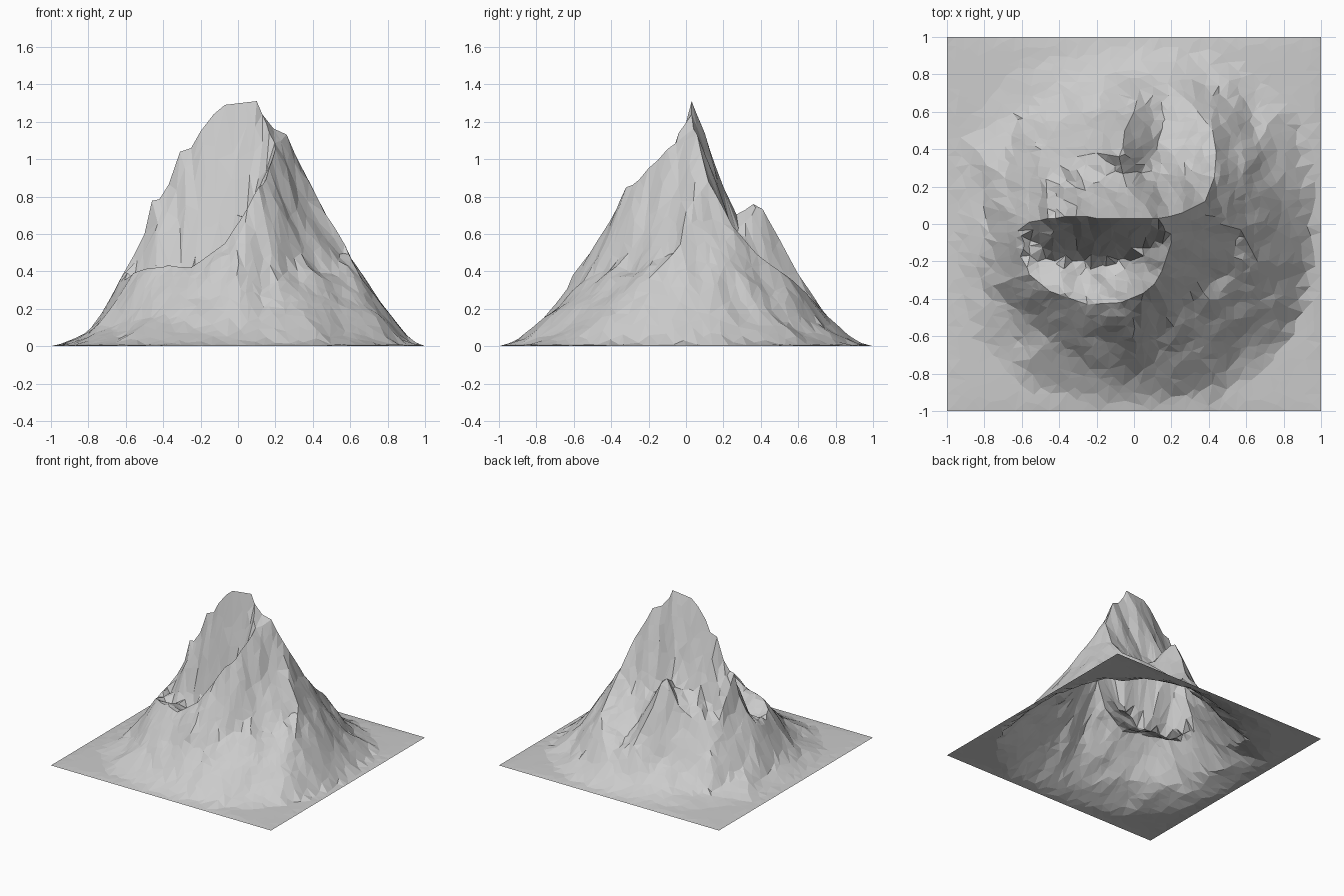
import bpy, math, random
from mathutils import Vector, noise
from mathutils.bvhtree import BVHTree
from mathutils.geometry import delaunay_2d_cdt

if "Cube" in bpy.data.objects:
    bpy.data.objects.remove(bpy.data.objects["Cube"])

random.seed(4)

# Crest lines of the mountain (x, y, z)
main_ridge = [(-.62, 0, .36), (-.5, .02, .61), (-.46, .03, .78), (-.42, .03, .79), (-.37, .04, .87),
              (-.31, .04, 1.04), (-.25, .04, 1.06), (-.2, .03, 1.15), (-.13, .03, 1.24),
              (-.07, .03, 1.29), (.1, .03, 1.31)]
east_ridge = [(.1, .03, 1.31), (.13, .03, 1.24), (.19, .04, 1.16), (.26, .06, 1.13), (.3, .08, 1.04),
              (.38, .12, .89), (.43, .25, .63), (.44, .38, .5), (.42, .5, .41), (.31, .64, .28),
              (.18, .75, .16)]
front_spur = [(.19, .04, 1.16), (.2, -.1, 1.05), (.15, -.25, .89), (.11, -.32, .86), (.05, -.37, .74),
              (-.07, -.42, .56), (-.25, -.43, .41), (-.45, -.36, .42), (-.56, -.27, .39)]
right_spur = [(.38, .12, .89), (.46, 0, .72), (.57, -.03, .56), (.66, -.2, .37), (.5, -.32, .38)]
back_spur = [(.1, .03, 1.31), (.06, .1, 1.13), (.0, .15, .98), (-.04, .2, .85), (-.06, .27, .7),
             (-.08, .36, .75), (-.06, .41, .72), (-.05, .5, .57), (0, .6, .39), (.03, .72, .21)]
back_ledge = [(-.46, .03, .78), (-.47, .24, .48), (-.36, .35, .46), (-.2, .38, .58), (-.08, .36, .75)]
ridges = [main_ridge, east_ridge, front_spur, right_spur, back_spur, back_ledge]

# Hollows behind the crests, and the lower slopes
hollows = [(-.47, -.19, .36), (-.25, -.2, .34), (-.05, -.19, .44), (.06, -.12, .75),
           (.1, .26, .56), (.13, .48, .34), (.27, .3, .52), (.28, .48, .37),
           (-.3, .2, .58), (.35, -.12, .72), (.3, -.38, .43), (.45, -.15, .52)]
slopes = [(-.02, -.66, .26), (-.45, -.6, .17), (-.2, -.65, .24), (.4, -.62, .22), (.2, -.55, .34),
          (-.2, -.79, .09), (.05, -.8, .1), (.72, -.4, .2), (.77, .1, .21), (.66, .42, .19),
          (.42, .74, .11), (-.2, .58, .22), (-.42, .56, .13), (-.7, .25, .14), (-.78, -.1, .09),
          (-.68, -.4, .11), (.05, .8, .1)]
# Gentle skirt towards the left, the back and the corners
skirt = [(-.6, .6, .04), (-.62, -.62, .05), (.62, .62, .07), (-.8, .2, .06), (-.35, .76, .05),
         (-.1, .8, .07), (.6, -.65, .08), (-.8, -.35, .05)]

# Foot of the mountain: a rounded square, then the flat ground edge
foot = []
for i in range(28):
    a = math.tau * i / 28
    c, s = math.cos(a), math.sin(a)
    r = .94 / (abs(c) ** 2.7 + abs(s) ** 2.7) ** (1 / 2.7)
    foot.append((r * c, r * s, .01))
corners = [(x, y, 0) for x in (-1.01, 1.01) for y in (-1.01, 1.01)]


def triangulate(points, edges=()):
    """Join scattered points into triangles, seen from above."""
    v, _, f, origin, _, _ = delaunay_2d_cdt([Vector(p[:2]) for p in points], list(edges), [], 0, 1e-5)
    out = []
    for co, o in zip(v, origin):
        z = points[o[0]][2] if o else 0.3
        out.append(Vector((co.x, co.y, z)))
    return out, f


def link(lines, points):
    """Add crest lines to the points and return their edges."""
    edges = []
    for line in lines:
        ids = []
        for p in line:
            if p not in points:
                points.append(p)
            ids.append(points.index(p))
        edges += list(zip(ids, ids[1:]))
    return edges


# Coarse form with sharp crests
points = []
edges = link(ridges, points)
points += hollows + slopes + skirt + foot + corners
verts, faces = triangulate(points, edges)
form = BVHTree.FromPolygons(verts, faces)


def height(x, y):
    """Coarse height plus downhill gullies and small crags."""
    hit = form.ray_cast(Vector((x, y, 3)), Vector((0, 0, -1)))[0]
    z = max(hit.z, 0) if hit else 0
    a = math.atan2(y, x)
    gully = noise.noise(Vector((4 * math.cos(a), 4 * math.sin(a), z * 1.5)))
    crag = noise.noise(Vector((x * 9, y * 9, 3.7)))
    amount = min(z / .4, 1) * min(1, max(0, (1.31 - z) / .4))
    return max(0, z + amount * (.03 * gully + .045 * crag))


# Fine crest lines, slightly wandering in height with the rock
crests = []
for line in ridges:
    path = []
    for p, q in zip(line, line[1:]):
        p, q = Vector(p), Vector(q)
        n = max(1, round((q - p).xy.length / .05))
        path += [p.lerp(q, k / n) for k in range(n)]
    path.append(Vector(line[-1]))
    crests.append([(round(p.x, 4), round(p.y, 4), round((height(p.x, p.y) + p.z) / 2, 4))
                   for p in path])
fine = []
edges = link(crests, fine)
crest_points = list(fine)

# Fine irregular surface: jittered grid that keeps clear of the crests
N = 44
for i in range(N + 1):
    for j in range(N + 1):
        x, y = -1 + 2 * i / N, -1 + 2 * j / N
        if i in (0, N) or j in (0, N):
            fine.append((x, y, 0))
            continue
        if max(abs(x), abs(y)) > .7 and (i + j) % 2:
            continue
        x += random.uniform(-.02, .02)
        y += random.uniform(-.02, .02)
        if all(math.hypot(x - p[0], y - p[1]) > .027 for p in crest_points):
            fine.append((x, y, height(x, y)))
verts, faces = triangulate(fine, edges)

mesh = bpy.data.meshes.new("mountain")
mesh.from_pydata([tuple(v) for v in verts], [], [list(f) for f in faces])
mesh.update()
mountain = bpy.data.objects.new("mountain", mesh)
bpy.context.collection.objects.link(mountain)
